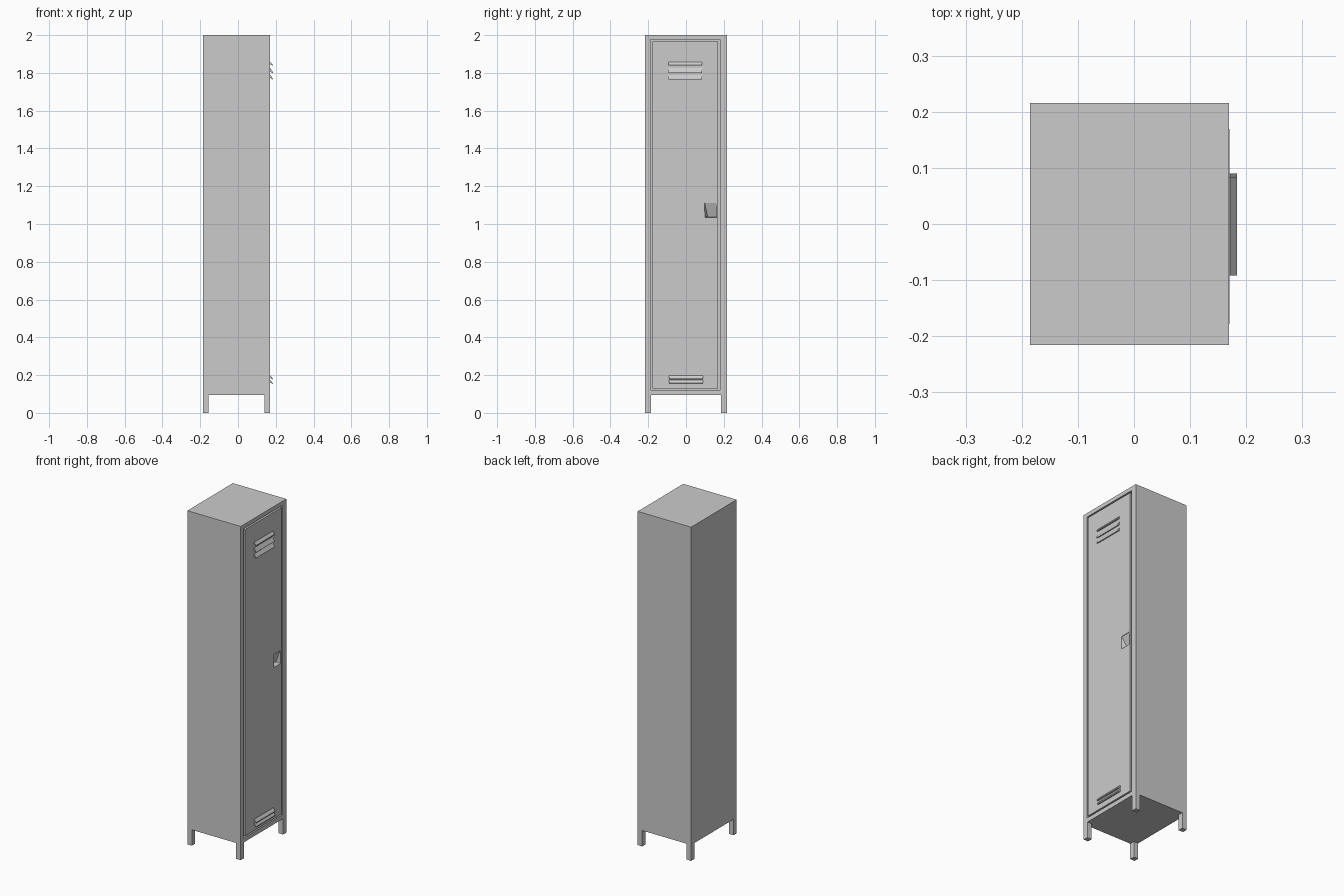
import bpy, bmesh
from mathutils import Vector

if "Cube" in bpy.data.objects:
    bpy.data.objects.remove(bpy.data.objects["Cube"])


def make_object(name, bm):
    bmesh.ops.recalc_face_normals(bm, faces=bm.faces)
    mesh = bpy.data.meshes.new(name)
    bm.to_mesh(mesh)
    bm.free()
    obj = bpy.data.objects.new(name, mesh)
    bpy.context.collection.objects.link(obj)
    return obj


def box_bm(lo, hi):
    bm = bmesh.new()
    bmesh.ops.create_cube(bm, size=1)
    lo, hi = Vector(lo), Vector(hi)
    for v in bm.verts:
        v.co = Vector([(a + b) / 2 + c * (b - a) for a, b, c in zip(lo, hi, v.co)])
    return bm


def prism(name, profile, y0, y1):
    """Extrude an (x, z) profile along y."""
    bm = bmesh.new()
    face = bm.faces.new([bm.verts.new((x, y0, z)) for x, z in profile])
    ext = bmesh.ops.extrude_face_region(bm, geom=[face])
    for v in ext["geom"]:
        if isinstance(v, bmesh.types.BMVert):
            v.co.y = y1
    return make_object(name, bm)


BACK, FRONT, HALF = -0.185, 0.169, 0.216
DOOR = 0.170

# Cabinet body with a recessed doorway in its +x face
bm = box_bm((BACK, -HALF, 0.095), (FRONT, HALF, 2.0))
bm.normal_update()
front = max(bm.faces, key=lambda f: f.calc_center_median().x)
bmesh.ops.inset_region(bm, faces=[front], thickness=0.03)
for v in front.verts:
    v.co.y = -0.187 if v.co.y < 0 else 0.181
    v.co.z = 0.121 if v.co.z < 1 else 1.976
ext = bmesh.ops.extrude_discrete_faces(bm, faces=[front])
for v in ext["faces"][0].verts:
    v.co.x -= 0.04
make_object("cabinet_body", bm)

# Door panel
door = make_object("door", box_bm((0.128, -0.178, 0.129), (DOOR, 0.169, 1.967)))

# Finger pull: wedge pocket that deepens downward, with a slanted left wall
bm = bmesh.new()
corners = [(0.098, 1.035), (0.161, 1.035), (0.161, 1.112), (0.098, 1.112)]
outer = [bm.verts.new((DOOR + 0.005, y, z)) for y, z in corners]
inner = [bm.verts.new(p) for p in ((DOOR - 0.032, 0.115, 1.037), (DOOR - 0.032, 0.161, 1.037),
                                   (DOOR - 0.003, 0.161, 1.112), (DOOR - 0.003, 0.099, 1.112))]
bm.faces.new(outer)
bm.faces.new(inner)
for i in range(4):
    j = (i + 1) % 4
    bm.faces.new((outer[i], outer[j], inner[j], inner[i]))
bmesh.ops.triangulate(bm, faces=bm.faces)
cutter = make_object("pull_cutter", bm)
cutter.hide_render = True
cutter.hide_viewport = True
mod = door.modifiers.new("finger_pull", "BOOLEAN")
mod.operation = "DIFFERENCE"
mod.solver = "EXACT"
mod.object = cutter

# Vent louvers: thin sloped hoods above and below
louvers = [(1.858, 1.838, -0.092, 0.084), (1.825, 1.799, -0.092, 0.084),
           (1.789, 1.765, -0.092, 0.084),
           (0.198, 0.177, -0.09, 0.09), (0.174, 0.153, -0.09, 0.09)]
for i, (top, bottom, y0, y1) in enumerate(louvers):
    prism(f"vent_louver_{i + 1}",
          [(DOOR - 0.002, top), (DOOR + 0.002, top), (0.184, bottom + 0.005),
           (0.184, bottom), (DOOR - 0.002, bottom + 0.008)], y0, y1)

# Four square corner legs
LEG = 0.03
for xn, x0 in (("rear", BACK), ("door", FRONT - LEG)):
    for yn, y0 in (("left", -HALF), ("right", HALF - LEG)):
        make_object(f"{xn}_{yn}_leg", box_bm((x0, y0, 0), (x0 + LEG, y0 + LEG, 0.095)))
